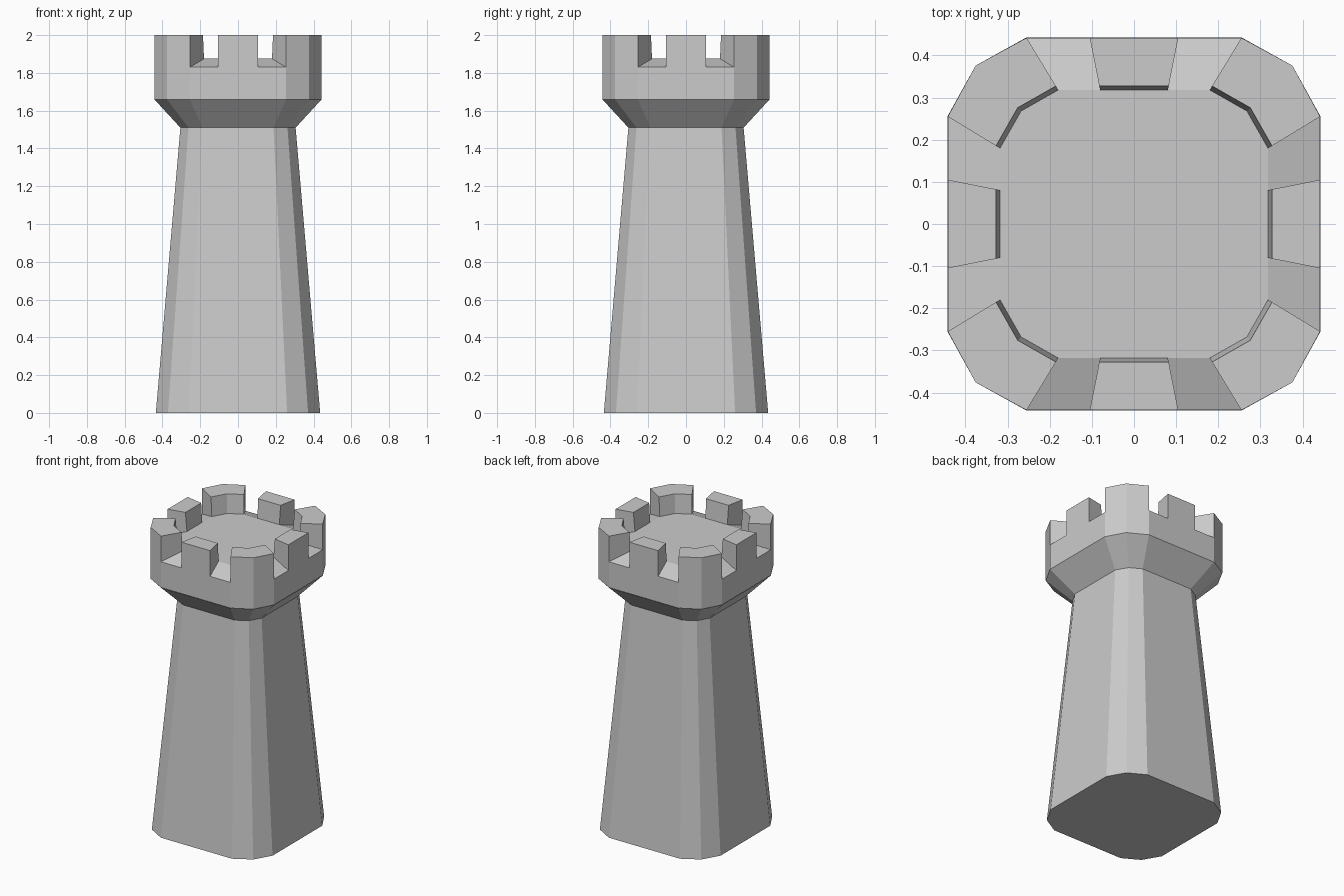
import bpy, bmesh

if "Cube" in bpy.data.objects:
    bpy.data.objects.remove(bpy.data.objects["Cube"])


def ring(quarter, z):
    """Repeat one side's points around the four sides of the tower."""
    pts = []
    for _ in range(4):
        pts += [(x, y, z) for x, y in quarter]
        quarter = [(-y, x) for x, y in quarter]  # quarter turn
    return pts


def finish(bm, name):
    bmesh.ops.recalc_face_normals(bm, faces=bm.faces)
    mesh = bpy.data.meshes.new(name)
    bm.to_mesh(mesh)
    bm.free()
    bpy.context.collection.objects.link(bpy.data.objects.new(name, mesh))


def bridge(bm, a, b):
    n = len(a)
    for i in range(n):
        j = (i + 1) % n
        bm.faces.new((a[i], a[j], b[j], b[i]))


def verts(bm, pts):
    return [bm.verts.new(p) for p in pts]


def rounded(half, flat, corner):
    return [(-flat, -half), (flat, -half), (corner, -corner)]


# Tapered shaft and flared corbel, both twelve-sided
bm = bmesh.new()
base = verts(bm, ring(rounded(0.435, 0.26, 0.371), 0))
neck = verts(bm, ring(rounded(0.305, 0.188, 0.262), 1.51))
lip = verts(bm, ring(rounded(0.443, 0.255, 0.376), 1.66))
bm.faces.new(base)
bridge(bm, base, neck)
bridge(bm, neck, lip)
finish(bm, "tower_body")

# Battlements: per side gap, merlon, gap, then a two-faced corner merlon
outer = [(-0.255, -0.442), (-0.105, -0.442), (0.105, -0.442),
         (0.255, -0.442), (0.376, -0.376)]
inner = [(-0.18, -0.318), (-0.08, -0.318), (0.08, -0.318),
         (0.18, -0.318), (0.268, -0.268)]
is_merlon = [False, True, False, True, True] * 4
inner_top = [(x * 1.03, y * 1.03) for x, y in inner]

bm = bmesh.new()
lower = verts(bm, ring(outer, 1.66))
sill = verts(bm, ring(outer, 1.83))
top_out = verts(bm, ring(outer, 2.0))
top_in = verts(bm, ring(inner_top, 2.0))
floor = verts(bm, ring(inner, 1.875))
bridge(bm, lower, sill)
bm.faces.new(floor)
for i in range(20):
    j = (i + 1) % 20
    if is_merlon[i]:
        for a, b in ((sill, top_out), (top_out, top_in), (top_in, floor)):
            bm.faces.new((a[i], a[j], b[j], b[i]))
    else:
        bm.faces.new((sill[i], sill[j], floor[j], floor[i]))
    if is_merlon[i] != is_merlon[i - 1]:
        bm.faces.new((sill[i], top_out[i], top_in[i], floor[i]))
finish(bm, "battlements")
